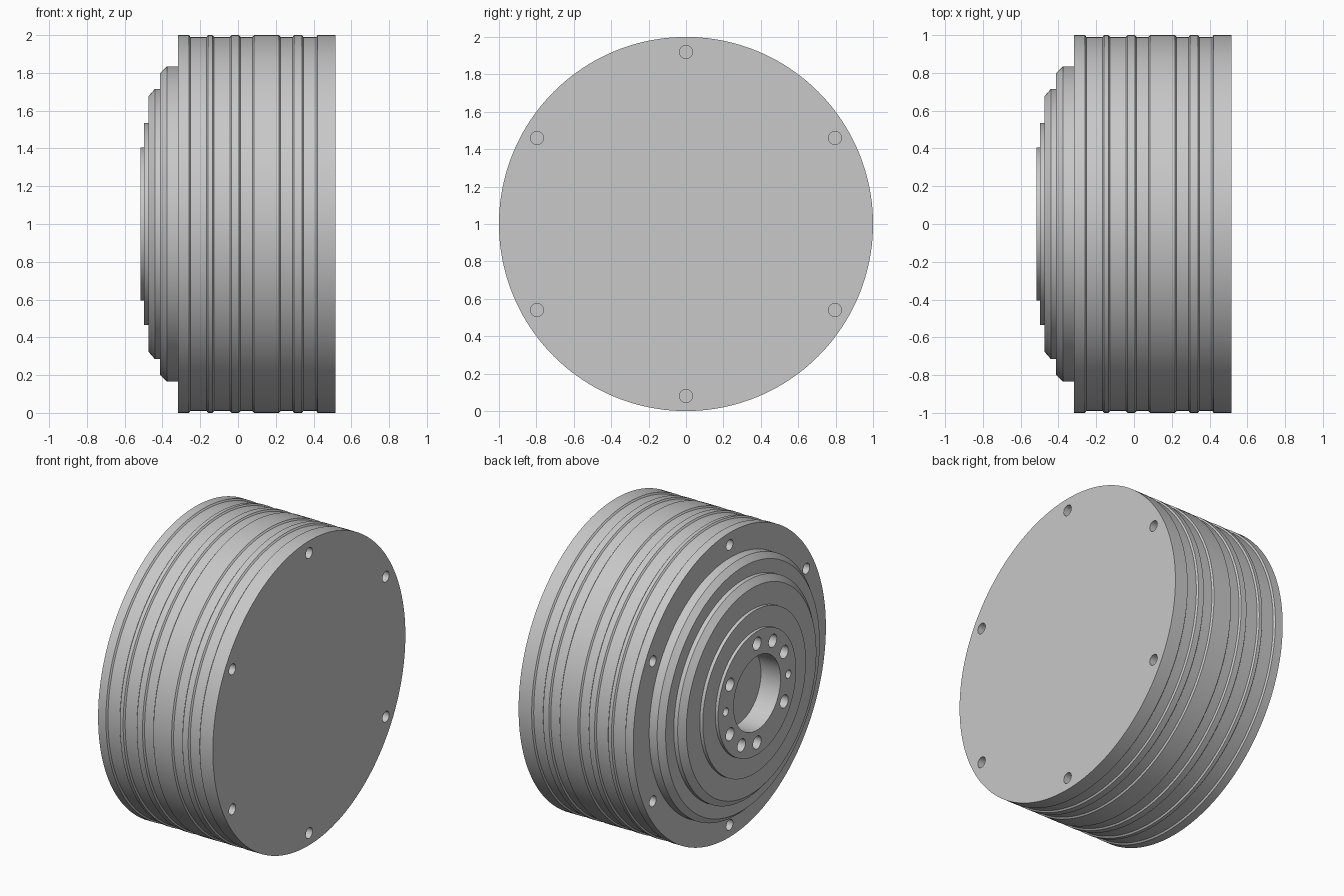
import bpy, bmesh
from math import sin, cos, pi, radians
from mathutils import Matrix

cube = bpy.data.objects.get("Cube")
if cube:
    bpy.data.objects.remove(cube, do_unlink=True)

SIDES = 160
END = 0.517      # half length along x
FLANGE = -0.317  # x of the flange face
LOW = 0.99       # radius at the bottom of the grooves

metal = bpy.data.materials.new("plain grey metal")
metal.use_nodes = True
grey = (0.58, 0.58, 0.58, 1)
metal.diffuse_color = grey
metal.node_tree.nodes["Principled BSDF"].inputs["Base Color"].default_value = grey


def add_object(name, bm):
    bmesh.ops.recalc_face_normals(bm, faces=bm.faces)
    mesh = bpy.data.meshes.new(name)
    bm.to_mesh(mesh)
    bm.free()
    mesh.materials.append(metal)
    ob = bpy.data.objects.new(name, mesh)
    bpy.context.collection.objects.link(ob)
    return ob


def turn(name, profile):
    """Turn (x, radius) points about the x axis, with flat discs at both ends."""
    bm = bmesh.new()
    angles = [2 * pi * i / SIDES for i in range(SIDES)]
    rings = [[bm.verts.new((x, r * sin(a), 1 + r * cos(a))) for a in angles]
             for x, r in profile]
    for a, b in zip(rings, rings[1:]):
        for i in range(SIDES):
            j = (i + 1) % SIDES
            bm.faces.new((a[i], a[j], b[j], b[i]))
    bm.faces.new(rings[0])
    bm.faces.new(rings[-1])
    return add_object(name, bm)


def drill(bm, x, circle, degrees, radius, depth):
    """Cylinder cutter across the face at x, placed on a bolt circle."""
    a = radians(degrees)
    place = Matrix.Translation((x, circle * cos(a), 1 + circle * sin(a)))
    bmesh.ops.create_cone(bm, cap_ends=True, segments=32, radius1=radius,
                          radius2=radius, depth=2 * depth,
                          matrix=place @ Matrix.Rotation(pi / 2, 4, 'Y'))


# Blind bore and stepped hub with chamfered shoulders
profile = [(-0.375, 0.243), (-END, 0.243), (-END, 0.405), (-0.497, 0.405),
           (-0.497, 0.535), (-0.475, 0.535), (-0.475, 0.675), (-0.44, 0.715),
           (-0.412, 0.715), (-0.412, 0.8), (-0.375, 0.835), (FLANGE, 0.835)]

# Raised bands between shallow grooves on the drum
bands = [(FLANGE, -0.26), (-0.158, -0.135), (-0.035, 0.006),
         (0.085, 0.217), (0.297, 0.338), (0.422, END)]
for start, stop in bands:
    if start != FLANGE:
        profile.append((start - 0.008, LOW))
    profile += [(start, 1), (stop, 1)]
    if stop != END:
        profile.append((stop + 0.008, LOW))
drum = turn("grooved_drum", profile)

# Bolt holes in both drum faces and in the hub
bm = bmesh.new()
for k in range(6):
    for x in (FLANGE, END):
        drill(bm, x, 0.92, 30 + 60 * k, 0.035, 0.1)
for angle in (30, 90, 120, 150, 210, 270, 300, 330):
    # the hub pattern leaves two places on the circle empty
    drill(bm, -END, 0.325, angle, 0.042, 0.1)
for angle in (0, 180):
    drill(bm, -END, 0.325, angle, 0.027, 0.1)
cutter = add_object("hole_cutter", bm)
cutter.hide_render = True

cut = drum.modifiers.new("holes", 'BOOLEAN')
cut.operation = 'DIFFERENCE'
cut.solver = 'EXACT'
cut.object = cutter

bpy.ops.object.select_all(action='DESELECT')
drum.select_set(True)
bpy.context.view_layer.objects.active = drum
bpy.ops.object.modifier_apply(modifier=cut.name)
bpy.data.objects.remove(cutter, do_unlink=True)
bpy.ops.object.shade_smooth_by_angle(angle=radians(25))
